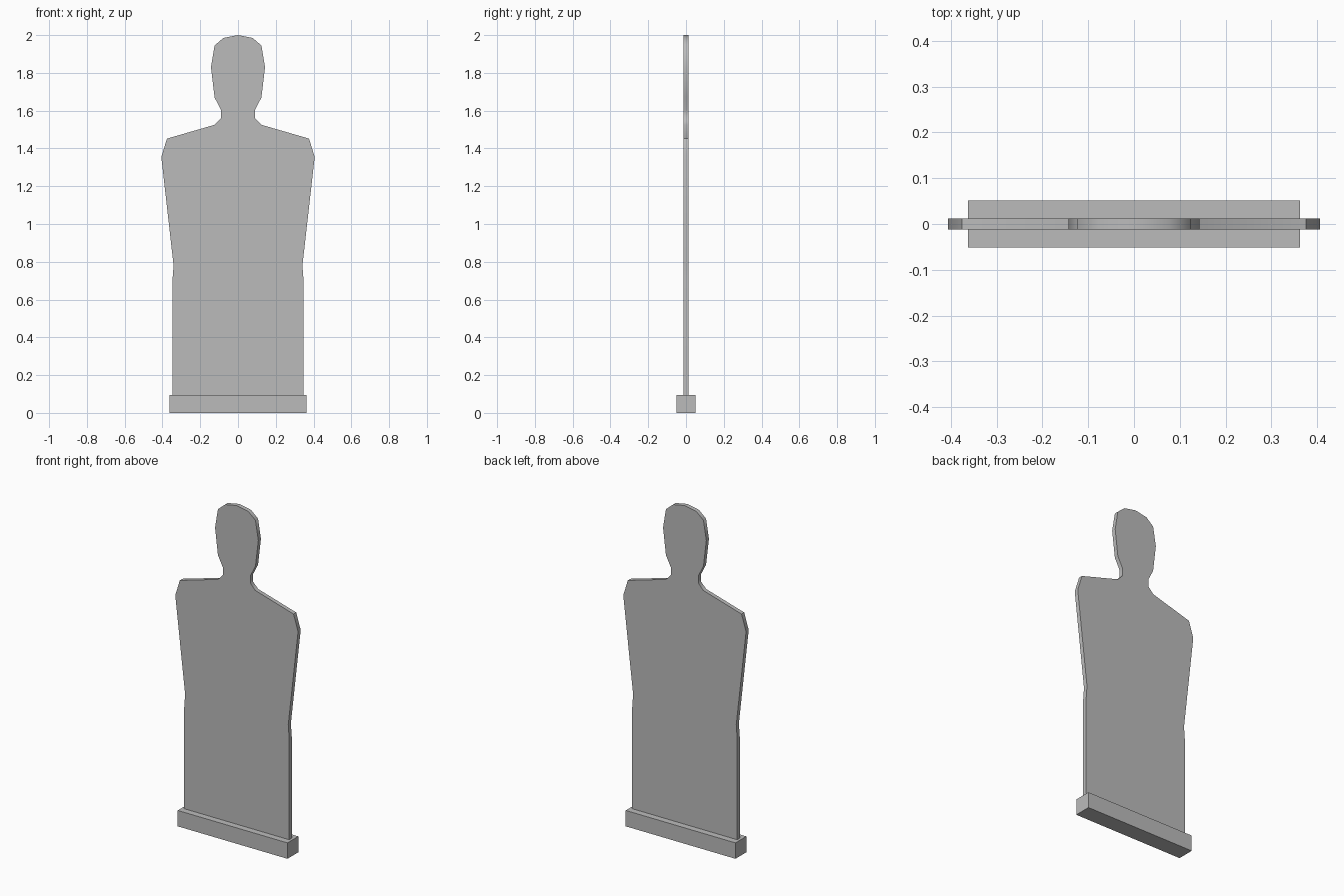
import bpy
import bmesh
from math import radians

default = bpy.data.objects.get("Cube")
if default:
    bpy.data.objects.remove(default, do_unlink=True)

# Single plain grey
grey = bpy.data.materials.new("plain_grey")
grey.use_nodes = True
colour = (0.5, 0.5, 0.5, 1)
grey.diffuse_color = colour
grey.node_tree.nodes["Principled BSDF"].inputs["Base Color"].default_value = colour


def extruded(name, outline, y_front, y_back):
    """Closed slab from an (x, z) outline, extruded from front to back."""
    bm = bmesh.new()
    face = bm.faces.new([bm.verts.new((x, y_front, z)) for x, z in outline])
    result = bmesh.ops.extrude_face_region(bm, geom=[face], use_keep_orig=True)
    moved = [v for v in result["geom"] if isinstance(v, bmesh.types.BMVert)]
    bmesh.ops.translate(bm, verts=moved, vec=(0, y_back - y_front, 0))
    bmesh.ops.recalc_face_normals(bm, faces=bm.faces)
    mesh = bpy.data.meshes.new(name)
    bm.to_mesh(mesh)
    bm.free()
    mesh.materials.append(grey)
    obj = bpy.data.objects.new(name, mesh)
    bpy.context.collection.objects.link(obj)
    return obj


# Flat figure: half outline from the foot up to the crown, then mirrored
half = [(0.347, 0.05), (0.347, 0.70), (0.341, 0.78), (0.406, 1.355),
        (0.376, 1.452), (0.124, 1.525), (0.091, 1.56), (0.091, 1.605),
        (0.124, 1.67), (0.143, 1.83), (0.124, 1.945), (0.077, 1.985)]
outline = half + [(0, 2.0)] + [(-x, z) for x, z in reversed(half)]
figure = extruded("figure_panel", outline, -0.0125, 0.0125)

# Rounded head and neck edges, crisp shoulders and faces
bpy.ops.object.select_all(action="DESELECT")
figure.select_set(True)
bpy.context.view_layer.objects.active = figure
bpy.ops.object.shade_smooth_by_angle(angle=radians(45))

# Base bar the panel stands in
w, h = 0.363, 0.095
extruded("base_bar", [(-w, 0), (w, 0), (w, h), (-w, h)], -0.051, 0.051)
